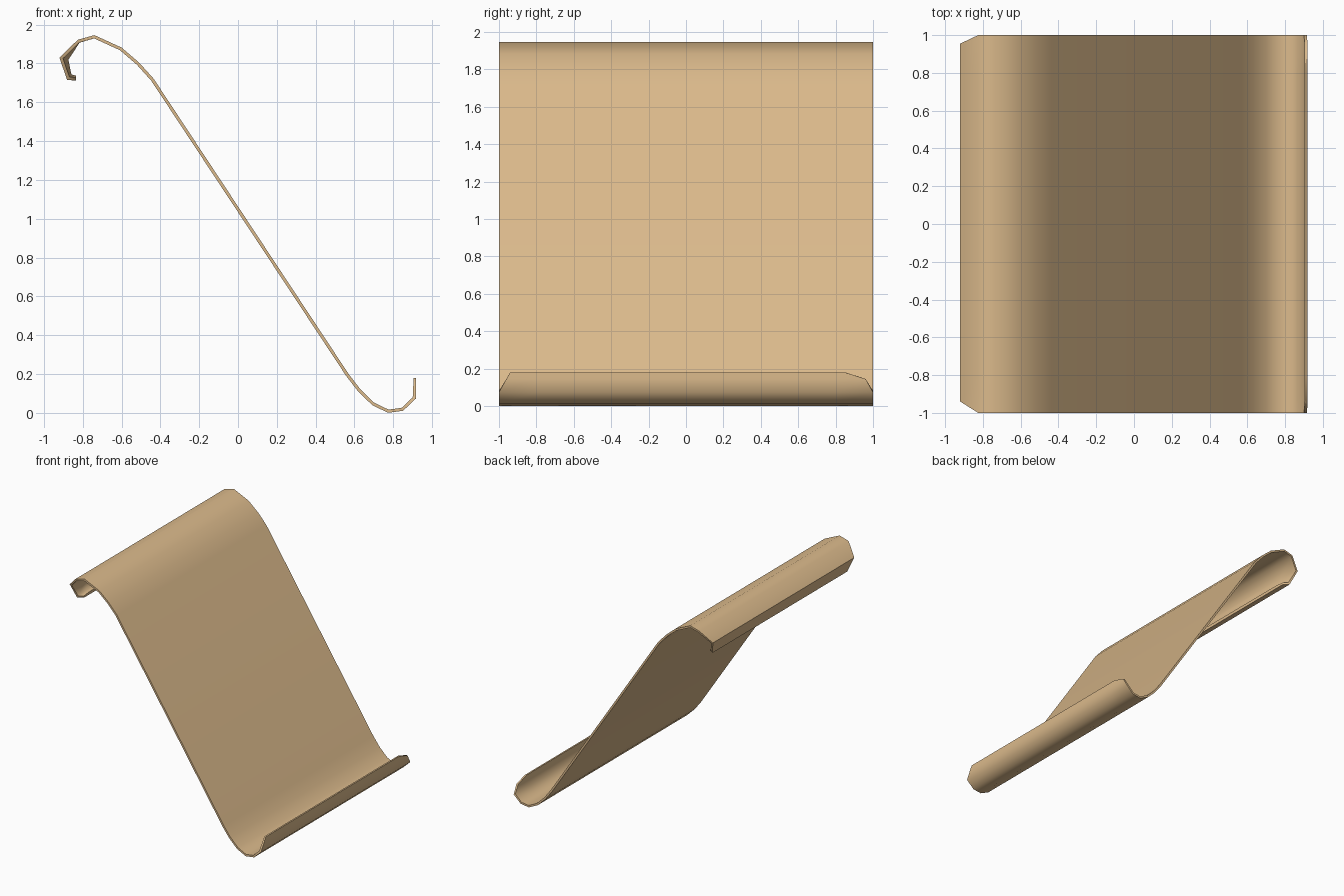
import bpy, bmesh
from mathutils import Vector

if "Cube" in bpy.data.objects:
    bpy.data.objects.remove(bpy.data.objects["Cube"])

# Upper face of the bent sheet from the top hook to the lower lip:
# x, z, thickness in the middle, y of the left end, y of the right end
PROFILE = [
    (-0.835, 1.712, 0.025, -0.87, 0.87),
    (-0.88, 1.715, 0.03, -0.90, 0.90),
    (-0.92, 1.83, 0.04, -0.94, 0.955),
    (-0.825, 1.922, 0.017, -1, 1),
    (-0.74, 1.946, 0.016, -1, 1),
    (-0.60, 1.882, 0.016, -1, 1),
    (-0.51, 1.805, 0.016, -1, 1),
    (-0.435, 1.722, 0.016, -1, 1),
    (0.57, 0.20, 0.016, -1, 1),
    (0.63, 0.122, 0.016, -1, 1),
    (0.70, 0.054, 0.016, -1, 1),
    (0.775, 0.017, 0.016, -1, 1),
    (0.843, 0.026, 0.016, -1, 1),
    (0.90, 0.08, 0.016, -1, 1),
    (0.903, 0.145, 0.015, -0.96, 0.96),
    (0.904, 0.18, 0.013, -0.94, 0.85),
]
pts = [Vector((p[0], p[1])) for p in PROFILE]


def inner_point(i, t):
    """Mitred offset to the underside of the sheet."""
    ns = []
    for a, b in ((i - 1, i), (i, i + 1)):
        if a >= 0 and b < len(pts):
            d = (pts[b] - pts[a]).normalized()
            ns.append(Vector((d.y, -d.x)))
    n = sum(ns, Vector((0, 0))).normalized()
    return pts[i] + n * (t / max(n.dot(ns[0]), 0.6))


# Closed cross-sections at four stations across the width
bm = bmesh.new()
rings = []
for s in range(4):
    outer, inner = [], []
    for i, (x, z, t, y0, y1) in enumerate(PROFILE):
        y = (y0, -0.8, 0.8, y1)[s]
        q = inner_point(i, t if s in (1, 2) else min(t, 0.016))
        outer.append(bm.verts.new((x, y, z)))
        inner.append(bm.verts.new((q.x, y, max(q.y, 0))))
    rings.append((outer, inner))

# Skin between the stations, the two tips, then the side edges
n = len(PROFILE)
for (o0, i0), (o1, i1) in zip(rings, rings[1:]):
    for k in range(n - 1):
        bm.faces.new((o0[k], o0[k + 1], o1[k + 1], o1[k]))
        bm.faces.new((i0[k], i1[k], i1[k + 1], i0[k + 1]))
    for k in (0, n - 1):
        bm.faces.new((o0[k], o1[k], i1[k], i0[k]))
for o, i in (rings[0], rings[-1]):
    for k in range(n - 1):
        bm.faces.new((o[k], o[k + 1], i[k + 1], i[k]))
bmesh.ops.recalc_face_normals(bm, faces=bm.faces)

mesh = bpy.data.meshes.new("curved_sheet")
bm.to_mesh(mesh)
bm.free()
sheet = bpy.data.objects.new("curved_sheet", mesh)
bpy.context.collection.objects.link(sheet)

mat = bpy.data.materials.new("light wood")
mat.diffuse_color = (0.71, 0.49, 0.26, 1)
mat.use_nodes = True
mat.node_tree.nodes["Principled BSDF"].inputs["Base Color"].default_value = mat.diffuse_color
mesh.materials.append(mat)

bpy.context.view_layer.objects.active = sheet
sheet.select_set(True)
bpy.ops.object.shade_smooth_by_angle(angle=1.1)
